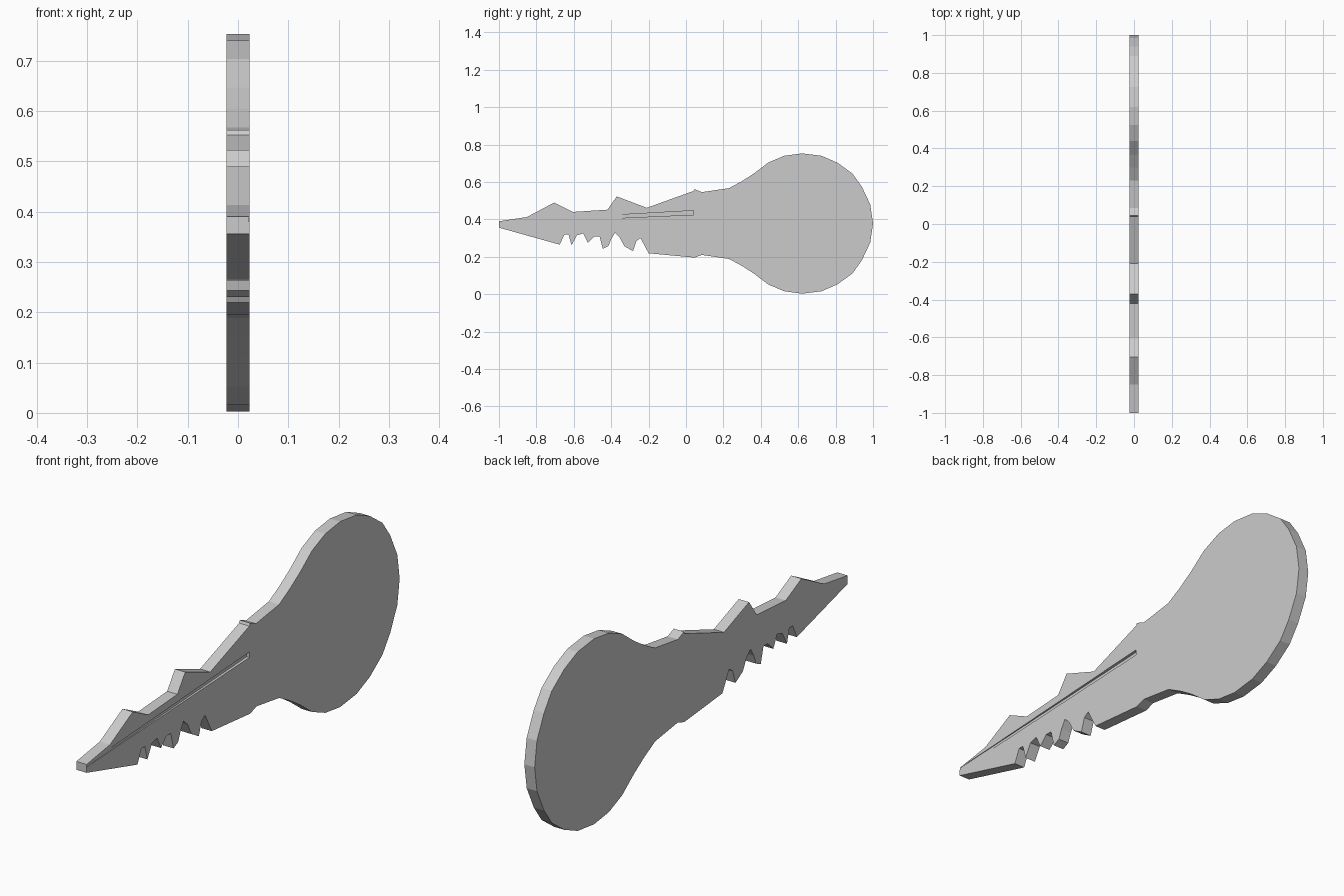
import bpy, bmesh

if "Cube" in bpy.data.objects:
    bpy.data.objects.remove(bpy.data.objects["Cube"])

HALF = 0.023   # half thickness
MID = 0.378    # centre height of the bow

# Bow outline (upper half), mirrored below the centre line
bow = [(.045, .562), (.085, .546), (.23, .567), (.30, .605), (.365, .647), (.44, .704),
       (.525, .740), (.62, .753), (.725, .740), (.81, .703), (.89, .645),
       (.94, .575), (.985, .48)]
bow_low = [(y, 2 * MID - z) for y, z in reversed(bow[1:])]

# Blade: plain back edge with two peaks, and the cut teeth below
back = [(-1, .39), (-.85, .413), (-.705, .49), (-.605, .44), (-.42, .452),
        (-.37, .523), (-.21, .462), (.04, .552)]
teeth = [(.045, .196), (-.2, .219), (-.243, .30), (-.265, .285), (-.283, .23),
         (-.33, .257), (-.355, .305), (-.38, .328), (-.40, .295), (-.415, .257),
         (-.445, .243), (-.462, .31), (-.49, .31), (-.525, .275), (-.55, .325),
         (-.583, .315), (-.612, .262), (-.628, .32), (-.65, .32), (-.675, .265),
         (-.70, .272), (-1, .356)]
outline = back + bow + [(1, MID)] + bow_low + teeth


def make_object(name, bm):
    bmesh.ops.recalc_face_normals(bm, faces=bm.faces)
    mesh = bpy.data.meshes.new(name)
    bm.to_mesh(mesh)
    bm.free()
    obj = bpy.data.objects.new(name, mesh)
    bpy.context.collection.objects.link(obj)
    return obj


# Key body: outline extruded through the thickness
bm = bmesh.new()
face = bm.faces.new([bm.verts.new((-HALF, y, z)) for y, z in outline])
ext = bmesh.ops.extrude_face_region(bm, geom=[face])
verts = [v for v in ext["geom"] if isinstance(v, bmesh.types.BMVert)]
bmesh.ops.translate(bm, verts=verts, vec=(2 * HALF, 0, 0))
key = make_object("key_body", bm)

# Groove cutter: long wedge on the right side, fading out toward the tip
bm = bmesh.new()
rings = []
for y, low, high, depth in [(-1.01, .379, .388, .001), (.04, .425, .447, .012)]:
    rings.append([bm.verts.new((x, y, z)) for x, z in
                  [(HALF - depth, low), (HALF + .02, low),
                   (HALF + .02, high), (HALF - depth, high)]])
a, b = rings
bm.faces.new(a)
bm.faces.new(b)
for i in range(4):
    j = (i + 1) % 4
    bm.faces.new((a[i], a[j], b[j], b[i]))
cutter = make_object("groove_cutter", bm)
cutter.hide_render = True
cutter.hide_viewport = True

mod = key.modifiers.new("groove", "BOOLEAN")
mod.operation = "DIFFERENCE"
mod.solver = "EXACT"
mod.object = cutter
